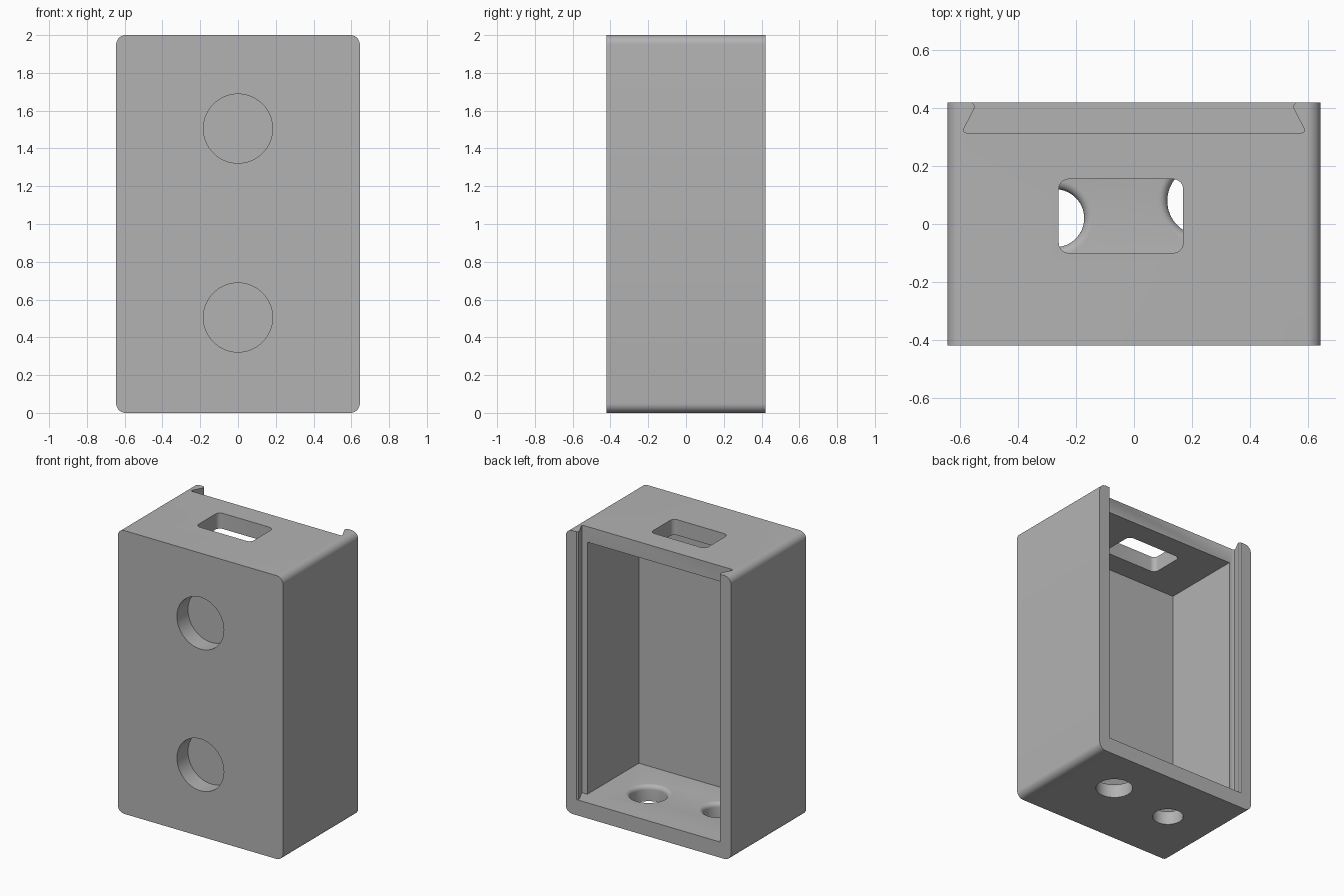
import bpy
import bmesh
from math import cos, sin, pi
from mathutils import Vector

cube = bpy.data.objects.get("Cube")
if cube:
    bpy.data.objects.remove(cube, do_unlink=True)

WIDTH, DEPTH, HEIGHT = 1.29, 0.84, 2.0
FLOOR, CEILING = 0.11, 1.89
BACK = DEPTH / 2

grey = bpy.data.materials.new("plain_grey")
grey.use_nodes = True
grey.diffuse_color = (0.45, 0.45, 0.45, 1)
grey.node_tree.nodes["Principled BSDF"].inputs["Base Color"].default_value = grey.diffuse_color


def rounded_rect(a0, a1, b0, b1, r, steps=8):
    """Counter-clockwise outline with rounded corners."""
    corners = [(a1 - r, b1 - r), (a0 + r, b1 - r), (a0 + r, b0 + r), (a1 - r, b0 + r)]
    return [(ca + r * cos((q + i / steps) * pi / 2), cb + r * sin((q + i / steps) * pi / 2))
            for q, (ca, cb) in enumerate(corners) for i in range(steps + 1)]


def circle(ca, cb, r, n=64):
    return [(ca + r * cos(2 * pi * i / n), cb + r * sin(2 * pi * i / n)) for i in range(n)]


def loft(name, layers, axis):
    """Closed solid through equal-length outlines, each set at a height along axis."""
    place = {"y": lambda a, b, h: Vector((a, h, b)),
             "z": lambda a, b, h: Vector((a, b, h))}[axis]
    bm = bmesh.new()
    rings = [[bm.verts.new(place(a, b, h)) for a, b in outline] for h, outline in layers]
    for low, high in zip(rings, rings[1:]):
        for i in range(len(low)):
            j = (i + 1) % len(low)
            bm.faces.new((low[i], low[j], high[j], high[i]))
    bm.faces.new(rings[0][::-1])
    bm.faces.new(rings[-1])
    bmesh.ops.recalc_face_normals(bm, faces=bm.faces)
    mesh = bpy.data.meshes.new(name)
    bm.to_mesh(mesh)
    bm.free()
    mesh.materials.append(grey)
    obj = bpy.data.objects.new(name, mesh)
    bpy.context.collection.objects.link(obj)
    return obj


def prism(name, outline, axis, lo, hi):
    return loft(name, [(lo, outline), (hi, outline)], axis)


# Outer shell, rounded along its four long depth edges
case = prism("case_body", rounded_rect(-WIDTH / 2, WIDTH / 2, 0, HEIGHT, 0.05), "y", -BACK, BACK)

# Inner compartment, open toward the back
cutters = [prism("compartment_cutter",
                 [(-0.55, FLOOR), (0.55, FLOOR), (0.55, CEILING), (-0.55, CEILING)],
                 "y", -0.26, 0.36)]

# Dovetail groove for a sliding lid, open at the top and back
half = [(0.58, 0.315), (0.588, 0.319), (0.588, 0.328), (0.551, 0.4),
        (0.551, 0.41), (0.56, BACK), (0.56, 0.5)]
groove = half + [(-x, y) for x, y in reversed(half)]
cutters.append(prism("lid_groove_cutter", groove, "z", FLOOR, 2.1))

# Two blind round recesses in the front
for z in (0.505, 1.505):
    cutters.append(prism("front_recess_cutter", circle(0, z, 0.183), "y", -0.5, -0.297))

# Rounded rectangular opening in the top
cutters.append(prism("top_opening_cutter",
                     rounded_rect(-0.26, 0.17, -0.1, 0.155, 0.035), "z", 1.8, 2.1))

# Round holes in the bottom, with a rounded rim inside
RIM = 0.03
for x, y, r in ((-0.272, 0.02, 0.1), (0.235, 0.08, 0.12)):
    layers = [(-0.1, circle(x, y, r))]
    for i in range(7):
        t = i / 6 * pi / 2
        layers.append((FLOOR - RIM + RIM * sin(t), circle(x, y, r + RIM * (1 - cos(t)))))
    layers.append((FLOOR + 0.05, circle(x, y, r + RIM)))
    cutters.append(loft("bottom_hole_cutter", layers, "z"))

# Carve everything out of the shell
bpy.ops.object.select_all(action="DESELECT")
bpy.context.view_layer.objects.active = case
case.select_set(True)
for cutter in cutters:
    cutter.hide_render = True
    mod = case.modifiers.new("carve", "BOOLEAN")
    mod.operation = "DIFFERENCE"
    mod.solver = "EXACT"
    mod.object = cutter
    bpy.ops.object.modifier_apply(modifier=mod.name)
    bpy.data.objects.remove(cutter, do_unlink=True)

bpy.ops.object.shade_smooth_by_angle(angle=pi / 6)
